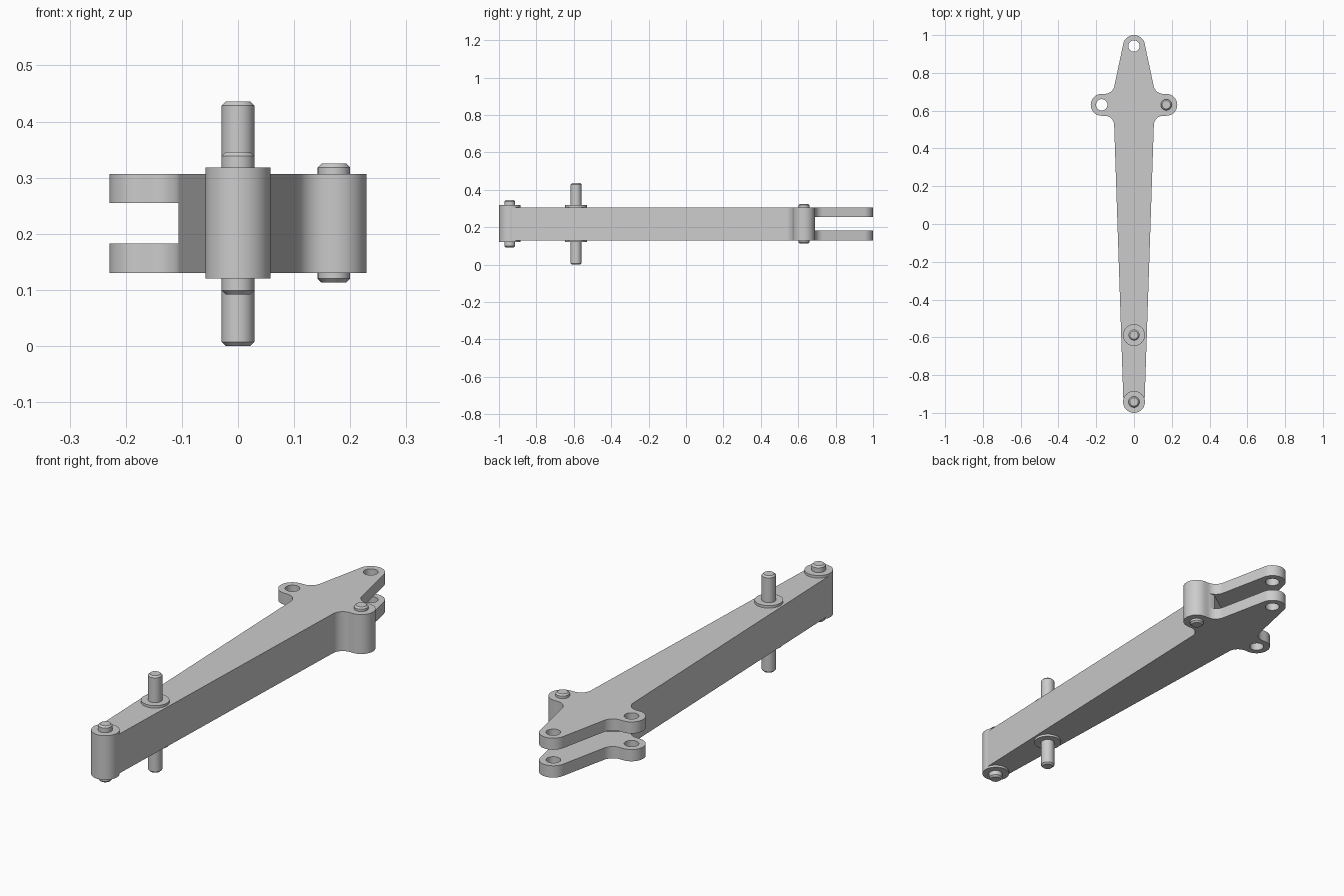
import bpy
import bmesh
from math import radians, cos, sin

cube = bpy.data.objects.get("Cube")
if cube:
    bpy.data.objects.remove(cube)

grey = bpy.data.materials.new("plain_grey")
grey.use_nodes = True
grey.diffuse_color = (0.6, 0.6, 0.6, 1)
grey.node_tree.nodes["Principled BSDF"].inputs["Base Color"].default_value = (0.6, 0.6, 0.6, 1)

BOTTOM, TOP = 0.13, 0.307
FRONT, PIVOT, BACK = (0, -0.942), (0, -0.588), (0, 0.942)
EAR_X, EAR_Y, EAR_R = 0.171, 0.631, 0.058


def arc(x, y, r, start, end, steps=14):
    angles = [radians(start + (end - start) * i / steps) for i in range(steps + 1)]
    return [(x + r * cos(a), y + r * sin(a)) for a in angles]


def finish(name, bm):
    bmesh.ops.recalc_face_normals(bm, faces=bm.faces)
    mesh = bpy.data.meshes.new(name)
    bm.to_mesh(mesh)
    bm.free()
    obj = bpy.data.objects.new(name, mesh)
    bpy.context.collection.objects.link(obj)
    mesh.materials.append(grey)
    return obj


def select(obj):
    bpy.ops.object.select_all(action='DESELECT')
    obj.select_set(True)
    bpy.context.view_layer.objects.active = obj


def smooth(obj):
    select(obj)
    bpy.ops.object.shade_smooth_by_angle(angle=radians(30))


def prism(name, outline, low, high):
    bm = bmesh.new()
    base = bm.faces.new([bm.verts.new((x, y, low)) for x, y in outline])
    grown = bmesh.ops.extrude_face_region(bm, geom=[base], use_keep_orig=True)
    verts = [v for v in grown["geom"] if isinstance(v, bmesh.types.BMVert)]
    bmesh.ops.translate(bm, verts=verts, vec=(0, 0, high - low))
    return finish(name, bm)


def rod(name, centre, radius, low, high, chamfer=0.0, sides=48):
    """Upright round bar, optionally chamfered at both ends."""
    rings = [(radius, low), (radius, high)]
    if chamfer:
        rings = [(radius - chamfer, low), (radius, low + chamfer),
                 (radius, high - chamfer), (radius - chamfer, high)]
    bm = bmesh.new()
    loops = [[bm.verts.new((x, y, z)) for x, y in arc(*centre, r, 0, 360, sides)[:-1]]
             for r, z in rings]
    for a, b in zip(loops, loops[1:]):
        for i in range(sides):
            j = (i + 1) % sides
            bm.faces.new((a[i], a[j], b[j], b[i]))
    bm.faces.new(loops[0])
    bm.faces.new(loops[-1])
    return finish(name, bm)


def cut(obj, cutter):
    mod = obj.modifiers.new("cut", 'BOOLEAN')
    mod.operation = 'DIFFERENCE'
    mod.solver = 'EXACT'
    mod.object = cutter
    select(obj)
    bpy.ops.object.modifier_apply(modifier=mod.name)
    bpy.data.objects.remove(cutter)


# Arm: tapered beam with two filleted ears and a rounded tip
half = (arc(*FRONT, 0.056, -90, -2)
        + arc(0.155, 0.523, 0.05, 178, 90)
        + arc(EAR_X, EAR_Y, EAR_R, -90, 90, 24)
        + arc(0.155, 0.741, 0.052, 270, 192)
        + arc(*BACK, EAR_R, 12, 90))
outline = half + [(-x, y) for x, y in reversed(half[1:-1])]
arm = prism("arm", outline, BOTTOM, TOP)

# Fork slot through the tip and the right ear
slot = [(0.3, 0.69), (0.12, 0.69), (-0.11, 0.53), (-0.3, 0.5), (-0.3, 1.1), (0.3, 1.1)]
cut(arm, prism("slot_cutter", slot, 0.183, 0.255))

# Pin holes in the fork
for centre in (BACK, (-EAR_X, EAR_Y)):
    cut(arm, rod("hole_cutter", centre, 0.03, 0, 0.5))
smooth(arm)

# Bosses and chamfered pins
for name, centre in (("front_boss", FRONT), ("pivot_boss", PIVOT)):
    smooth(rod(name, centre, 0.058, 0.12, 0.318))
for name, centre, low, high in (("front_pin", FRONT, 0.092, 0.346),
                                ("pivot_pin", PIVOT, 0.0, 0.436),
                                ("ear_pin", (EAR_X, EAR_Y), 0.113, 0.325)):
    smooth(rod(name, centre, 0.029, low, high, chamfer=0.007))
